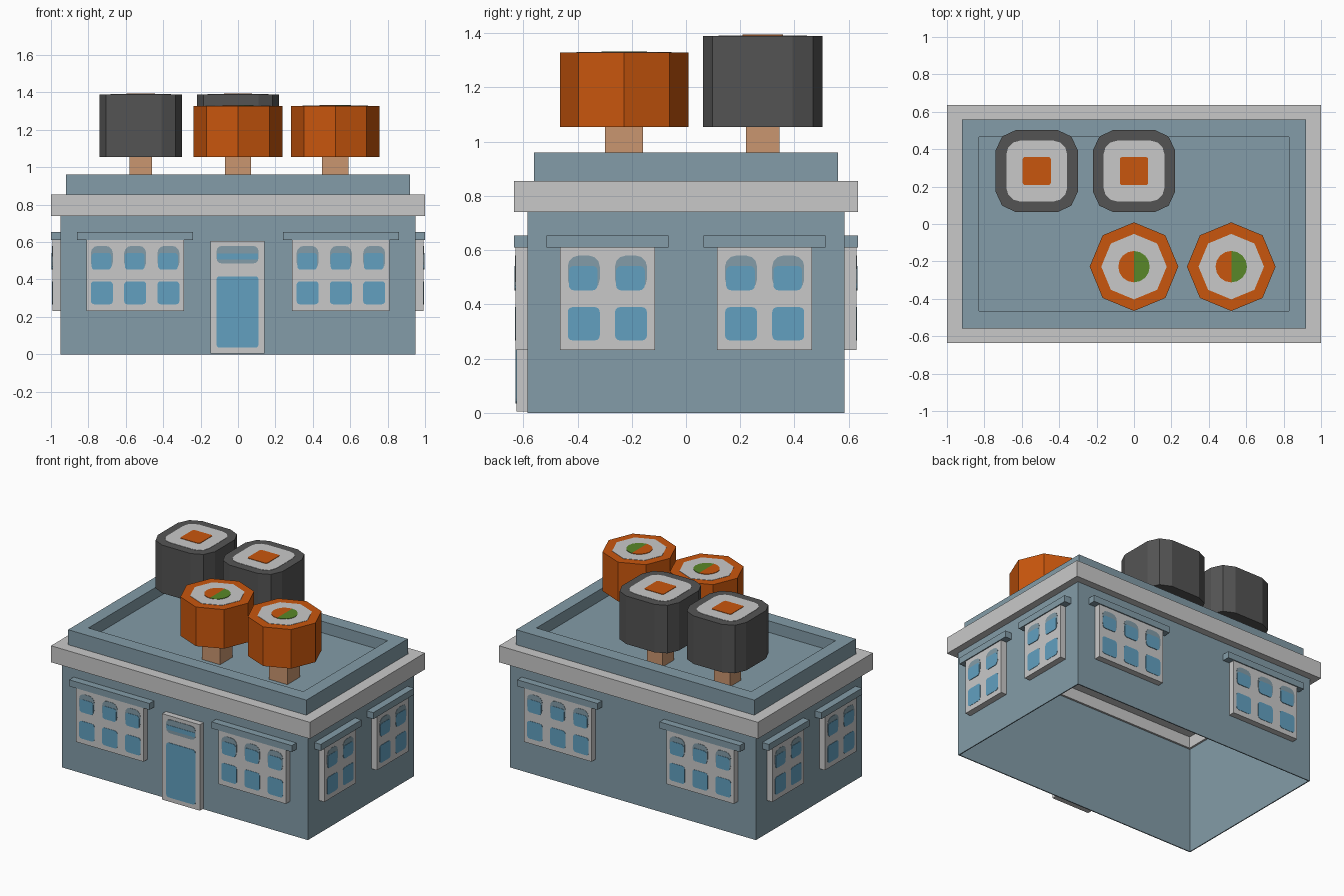
import bpy, bmesh, math
from mathutils import Matrix, Vector

cube = bpy.data.objects.get("Cube")
if cube:
    bpy.data.objects.remove(cube, do_unlink=True)


def material(name, rgb):
    lin = [(c / 255 / 12.92 if c < 11 else ((c / 255 + 0.055) / 1.055) ** 2.4) for c in rgb]
    m = bpy.data.materials.new(name)
    m.use_nodes = True
    m.diffuse_color = (*lin, 1)
    m.node_tree.nodes["Principled BSDF"].inputs["Base Color"].default_value = (*lin, 1)
    return m


WALL = material("wall_blue_grey", (131, 156, 168))
TRIM = material("trim_light_grey", (201, 201, 201))
GLASS = material("glass_blue", (98, 160, 192))
ORANGE = material("orange", (201, 86, 13))
DARK = material("dark_wrap", (84, 84, 84))
GREEN = material("green", (88, 135, 40))
WOOD = material("wood_tan", (202, 150, 112))


def finish(name, bm, mat):
    bmesh.ops.recalc_face_normals(bm, faces=bm.faces)
    mesh = bpy.data.meshes.new(name)
    bm.to_mesh(mesh)
    bm.free()
    mesh.materials.append(mat)
    obj = bpy.data.objects.new(name, mesh)
    bpy.context.collection.objects.link(obj)
    return obj


def prism(name, outline, low, high, mat, matrix=Matrix()):
    """Extrude a 2D outline from low to high along local z."""
    bm = bmesh.new()
    loops = [[bm.verts.new(matrix @ Vector((x, y, h))) for x, y in outline] for h in (low, high)]
    n = len(outline)
    for loop in loops:
        bm.faces.new(loop)
    for i in range(n):
        j = (i + 1) % n
        bm.faces.new((loops[0][i], loops[0][j], loops[1][j], loops[1][i]))
    return finish(name, bm, mat)


def rect(x0, x1, y0, y1):
    return [(x0, y0), (x1, y0), (x1, y1), (x0, y1)]


def rounded(x0, x1, y0, y1, r, steps=3):
    """Rectangle outline with rounded corners."""
    corners = [(x1 - r, y1 - r), (x0 + r, y1 - r), (x0 + r, y0 + r), (x1 - r, y0 + r)]
    return [(cx + r * math.cos(a), cy + r * math.sin(a))
            for k, (cx, cy) in enumerate(corners)
            for a in [(k + s / steps) * math.pi / 2 for s in range(steps + 1)]]


def arc(r, n, start=0.0, sweep=math.tau):
    count = n if sweep == math.tau else n + 1
    return [(r * math.cos(start + sweep * i / n), r * math.sin(start + sweep * i / n))
            for i in range(count)]


def ring(name, outer, inner, low, high, mat):
    """Rectangular frame with an open middle."""
    bm = bmesh.new()
    loops = []
    for (hx, hy), z in ((outer, low), (outer, high), (inner, high), (inner, low)):
        loops.append([bm.verts.new((x, y, z)) for x, y in rect(-hx, hx, -hy, hy)])
    for k in range(4):
        a, b = loops[k], loops[(k + 1) % 4]
        for i in range(4):
            j = (i + 1) % 4
            bm.faces.new((a[i], a[j], b[j], b[i]))
    return finish(name, bm, mat)


# Building shell, open underneath
ring("walls", (0.95, 0.585), (0.943, 0.578), 0, 0.74, WALL)
ring("cornice", (1.0, 0.635), (0.93, 0.565), 0.74, 0.855, TRIM)
prism("ceiling", rect(-0.93, 0.93, -0.565, 0.565), 0.82, 0.854, TRIM)
ring("parapet", (0.92, 0.56), (0.83, 0.465), 0.855, 0.96, WALL)
prism("roof_floor", rect(-0.83, 0.83, -0.465, 0.465), 0.855, 0.88, WALL)


def facade(degrees, dist):
    """Local x along the wall, local y up, local z outward."""
    basis = Matrix(((1, 0, 0, 0), (0, 0, -1, -dist), (0, 1, 0, 0), (0, 0, 0, 1)))
    return Matrix.Rotation(math.radians(degrees), 4, 'Z') @ basis


def window(name, m, cx, half, pane_xs):
    prism(name + "_frame", rect(cx - half, cx + half, 0.232, 0.612), 0, 0.043, TRIM, m)
    prism(name + "_lintel", rect(cx - half - 0.05, cx + half + 0.05, 0.61, 0.655), 0, 0.05, WALL, m)
    for i, px in enumerate(pane_xs):
        x0, x1 = cx + px - 0.059, cx + px + 0.059
        tag = f"{name}_pane_{i}"
        prism(tag + "_lower", rounded(x0, x1, 0.267, 0.39, 0.018), 0.04, 0.045, GLASS, m)
        prism(tag + "_shade", rounded(x0, x1, 0.452, 0.58, 0.04), 0.04, 0.045, WALL, m)
        prism(tag + "_upper", rounded(x0 + 0.004, x1 - 0.008, 0.452, 0.542, 0.018),
              0.04, 0.047, GLASS, m)


# Windows on all four walls
for label, angle in (("front", 0), ("back", 180)):
    for cx in (-0.55, 0.55):
        window(f"{label}_window_{'left' if cx > 0 else 'right'}", facade(angle, 0.585),
               cx, 0.26, (-0.178, 0, 0.178))
for label, angle in (("left", 90), ("right", -90)):
    for cx in (-0.29, 0.29):
        window(f"{label}_window_{'a' if cx > 0 else 'b'}", facade(angle, 0.95),
               cx, 0.175, (-0.087, 0.087))

# Front door
front = facade(0, 0.585)
prism("door_frame", rect(-0.148, 0.143, 0.005, 0.605), 0, 0.04, TRIM, front)
prism("door_glass", rounded(-0.115, 0.11, 0.035, 0.417, 0.018), 0.037, 0.043, GLASS, front)
prism("door_transom_shade", rounded(-0.115, 0.11, 0.485, 0.58, 0.03), 0.037, 0.043, WALL, front)
prism("door_transom_glass", rect(-0.113, 0.108, 0.508, 0.54), 0.037, 0.045, GLASS, front)


def post(name, half, m):
    prism(name, rect(-half, half, -half, half), 0.87, 1.06, WOOD, m)


# Dark square rolls at the back
for side, x in (("right", -0.52), ("middle", 0.0)):
    m = Matrix.Translation((x, 0.283, 0))
    name = f"dark_roll_{side}"
    quarter = [(0.22, 0.11), (0.185, 0.185), (0.11, 0.22)]
    outline = []
    for k in range(4):
        turn = Matrix.Rotation(k * math.pi / 2, 2)
        outline += [tuple(turn @ Vector(p)) for p in quarter]
    post(name + "_post", 0.061, m)
    prism(name + "_wrap", outline, 1.055, 1.39, DARK, m)
    prism(name + "_rice", rounded(-0.163, 0.163, -0.163, 0.163, 0.075), 1.385, 1.392, TRIM, m)
    prism(name + "_filling", rounded(-0.075, 0.075, -0.075, 0.075, 0.012), 1.387, 1.395, ORANGE, m)

# Orange eight-sided rolls at the front
for side, x in (("middle", 0.0), ("left", 0.52)):
    m = Matrix.Translation((x, -0.228, 0))
    name = f"orange_roll_{side}"
    post(name + "_post", 0.07, m)
    prism(name + "_wrap", arc(0.237, 8), 1.055, 1.328, ORANGE, m)
    prism(name + "_rice", arc(0.175, 8), 1.323, 1.33, TRIM, m)
    prism(name + "_filling_green", arc(0.084, 8, -math.pi / 2, math.pi), 1.326, 1.333, GREEN, m)
    prism(name + "_filling_orange", arc(0.084, 8, math.pi / 2, math.pi), 1.326, 1.333, ORANGE, m)
